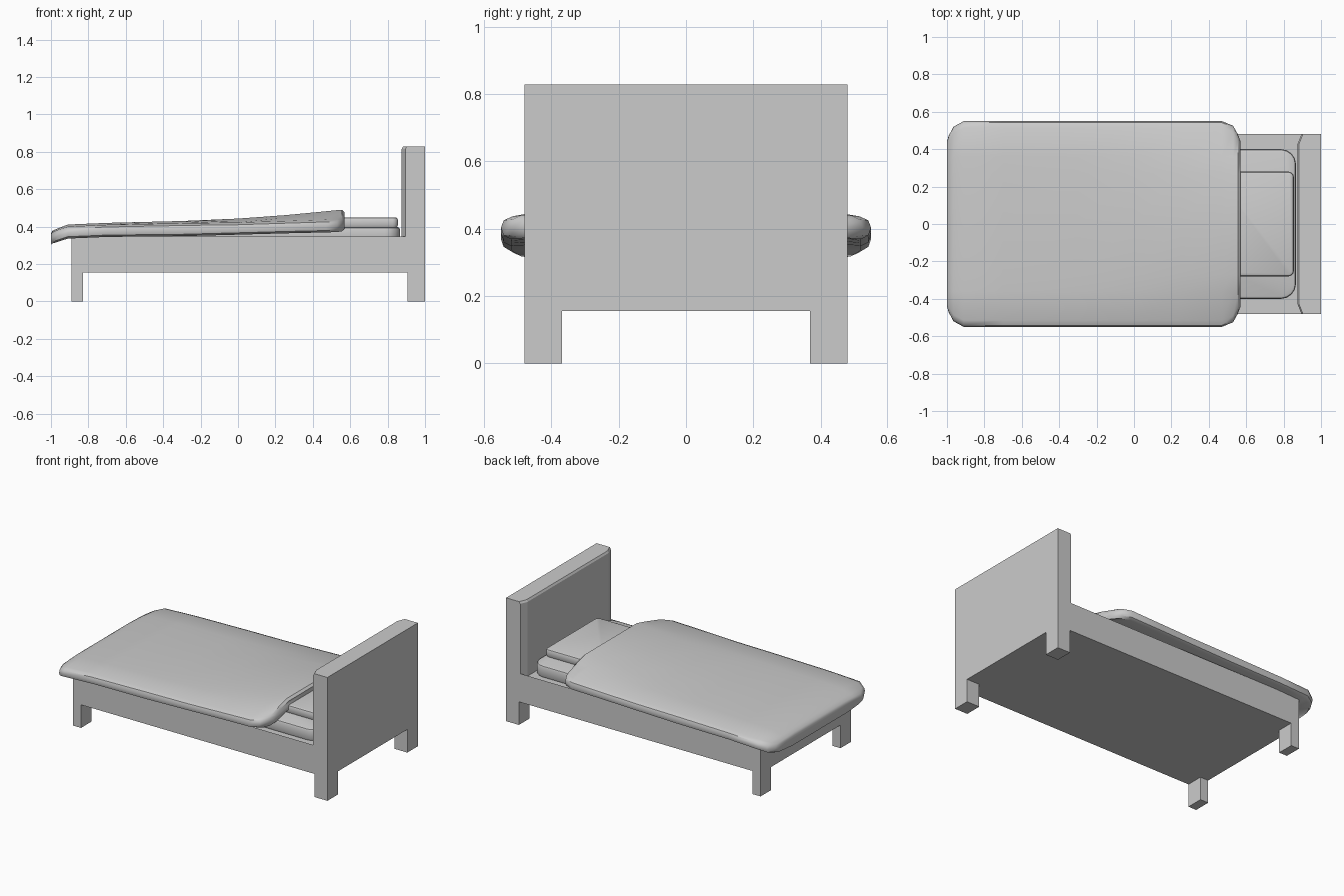
import bpy, bmesh
from math import radians, cos, sin, pi

if "Cube" in bpy.data.objects:
    bpy.data.objects.remove(bpy.data.objects["Cube"])


def make_object(name, bm, smooth=None):
    bmesh.ops.recalc_face_normals(bm, faces=bm.faces)
    mesh = bpy.data.meshes.new(name)
    bm.to_mesh(mesh)
    bm.free()
    ob = bpy.data.objects.new(name, mesh)
    bpy.context.collection.objects.link(ob)
    if smooth:
        bpy.ops.object.select_all(action='DESELECT')
        ob.select_set(True)
        bpy.context.view_layer.objects.active = ob
        bpy.ops.object.shade_smooth_by_angle(angle=radians(smooth))
    return ob


def loft(rings):
    """Skin a list of equal-length closed rings and cap both ends."""
    bm = bmesh.new()
    vs = [[bm.verts.new(p) for p in r] for r in rings]
    n = len(vs[0])
    for a, b in zip(vs, vs[1:]):
        for i in range(n):
            j = (i + 1) % n
            bm.faces.new((a[i], a[j], b[j], b[i]))
    bm.faces.new(vs[0])
    bm.faces.new(vs[-1])
    return bm


def box(x0, x1, y0, y1, z0, z1):
    return loft([[(x0, y0, z), (x1, y0, z), (x1, y1, z), (x0, y1, z)] for z in (z0, z1)])


def rounded_rect(x0, x1, w, r, z, inset):
    pts = []
    for k, (sx, sy) in enumerate([(1, 1), (0, 1), (0, 0), (1, 0)]):
        cx = x1 - r if sx else x0 + r
        cy = w - r if sy else r - w
        for i in range(5):
            a = pi / 2 * (k + i / 4)
            pts.append((cx + (r - inset) * cos(a), cy + (r - inset) * sin(a), z))
    return pts


def cushion(name, x0, x1, w, r, z0, z1):
    e = 0.014
    levels = [(z0, e), (z0 + e * .3, e * .3), (z0 + e, 0),
              (z1 - e, 0), (z1 - e * .3, e * .3), (z1, e)]
    make_object(name, loft([rounded_rect(x0, x1, w, r, z, i) for z, i in levels]), 40)


# Bed frame with a shallow tray for the mattress
bm = box(-0.89, 0.925, -0.48, 0.48, 0.155, 0.347)
top = max(bm.faces, key=lambda f: f.calc_center_median().z)
bmesh.ops.inset_region(bm, faces=[top], thickness=0.05)
for v in top.verts:
    v.co.z -= 0.03
make_object("bed_frame", bm)

# Headboard with chamfered front corners and a softened front top edge
def board(z, d):
    return [(1, -.48, z), (1, .48, z), (.895 + d, .48, z),
            (.875 + d, .43, z), (.875 + d, -.43, z), (.895 + d, -.48, z)]

make_object("headboard", loft([board(.155, 0), board(.815, 0), board(.828, .008)]))

# Four legs
for side, s in (("right", -1), ("left", 1)):
    y0, y1 = sorted((s * 0.368, s * 0.48))
    make_object("head_leg_" + side, box(0.905, 1.0, y0, y1, 0, 0.156))
    make_object("foot_leg_" + side, box(-0.89, -0.83, y0, y1, 0, 0.156))

# Mattress and pillow
cushion("mattress", -0.84, 0.866, 0.40, 0.08, 0.317, 0.398)
cushion("pillow", 0.42, 0.855, 0.28, 0.03, 0.395, 0.45)

# Blanket: x, half width, middle top, edge top, edge bottom
stations = [
    (-1.00, 0.44, 0.362, 0.358, 0.312),
    (-0.992, 0.47, 0.378, 0.370, 0.310),
    (-0.965, 0.52, 0.390, 0.382, 0.318),
    (-0.91, 0.55, 0.411, 0.400, 0.336),
    (-0.70, 0.55, 0.420, 0.410, 0.345),
    (-0.30, 0.55, 0.430, 0.418, 0.349),
    (0.00, 0.55, 0.443, 0.422, 0.357),
    (0.25, 0.55, 0.461, 0.430, 0.364),
    (0.47, 0.55, 0.482, 0.437, 0.369),
    (0.53, 0.525, 0.488, 0.439, 0.371),
    (0.555, 0.48, 0.490, 0.439, 0.375),
    (0.57, 0.44, 0.477, 0.428, 0.39),
]
rings = []
for x, w, zm, ze, zb in stations:
    half = [(0.0, zm), (0.27, zm), (0.36, zm * .55 + ze * .45), (w - 0.035, ze),
            (w - 0.008, ze - 0.012), (w, ze * .5 + zb * .5),
            (w - 0.008, zb + .01), (w - 0.03, zb), (0.30, zm - 0.06), (0.0, zm - 0.06)]
    rings.append([(x, y, z) for y, z in half] +
                 [(x, -y, z) for y, z in reversed(half[1:-1])])
make_object("blanket", loft(rings), 40)
